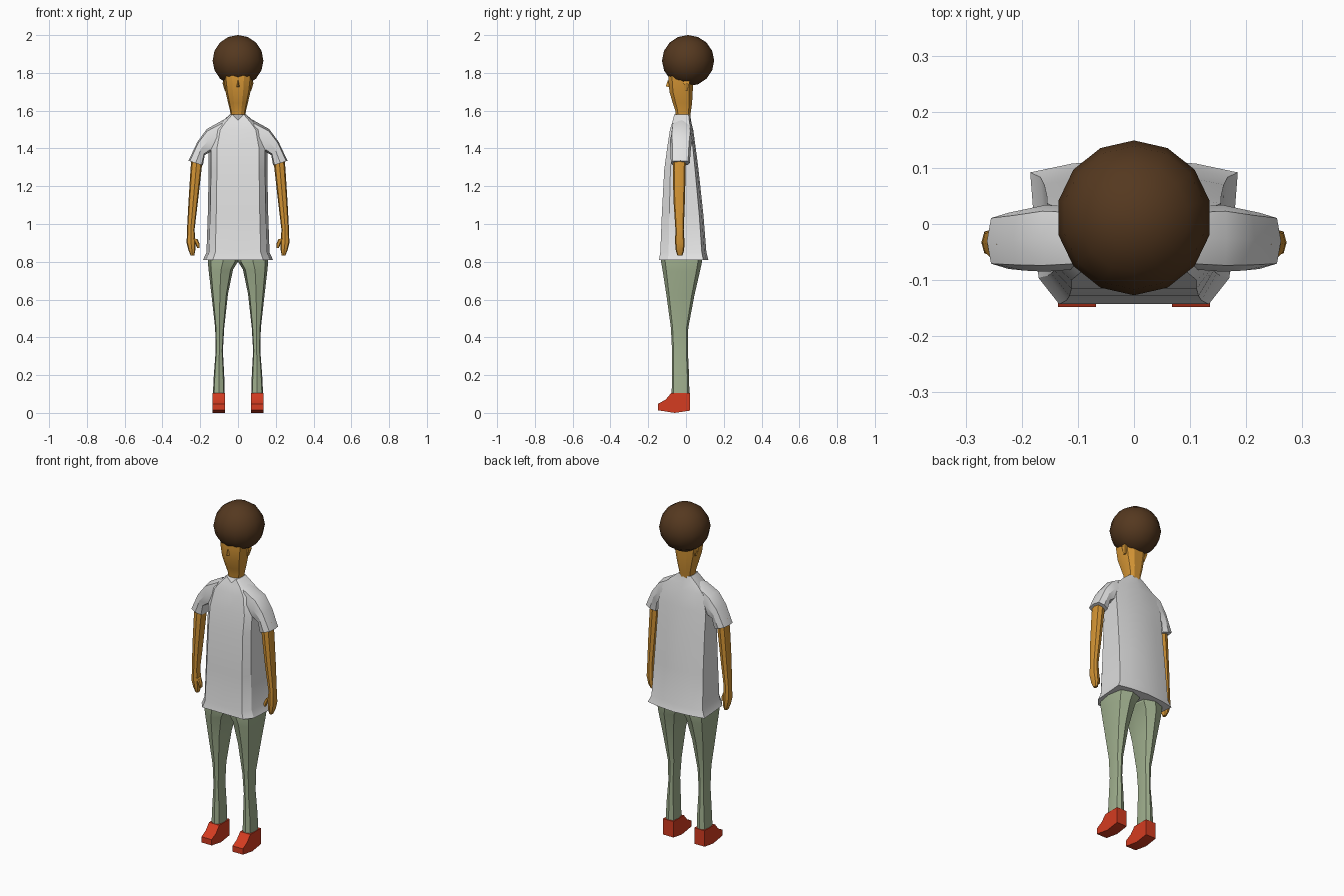
import bpy, bmesh, math
from mathutils import Vector

if "Cube" in bpy.data.objects:
    bpy.data.objects.remove(bpy.data.objects["Cube"])


def material(name, rgb):
    m = bpy.data.materials.new(name)
    m.diffuse_color = (*rgb, 1)
    m.use_nodes = True
    m.node_tree.nodes["Principled BSDF"].inputs["Base Color"].default_value = m.diffuse_color
    return m


HAIR = material("dark brown", (0.09, 0.04, 0.014))
SKIN = material("warm tan", (0.66, 0.30, 0.035))
SHIRT = material("light grey", (0.76, 0.76, 0.76))
TROUSERS = material("sage green", (0.35, 0.43, 0.27))
SHOE = material("red", (0.66, 0.045, 0.015))


def finish(bm, name, mat, angle=30):
    bmesh.ops.recalc_face_normals(bm, faces=bm.faces)
    me = bpy.data.meshes.new(name)
    bm.to_mesh(me)
    bm.free()
    ob = bpy.data.objects.new(name, me)
    bpy.context.collection.objects.link(ob)
    me.materials.append(mat)
    bpy.ops.object.select_all(action='DESELECT')
    ob.select_set(True)
    bpy.context.view_layer.objects.active = ob
    bpy.ops.object.shade_smooth_by_angle(angle=math.radians(angle))
    return ob


def loft(name, rings, mat, angle=30):
    """Skin a list of equal-length point rings and cap both ends."""
    bm = bmesh.new()
    rows = [[bm.verts.new(p) for p in r] for r in rings]
    n = len(rows[0])
    for a, b in zip(rows, rows[1:]):
        for i in range(n):
            j = (i + 1) % n
            bm.faces.new((a[i], a[j], b[j], b[i]))
    bm.faces.new(rows[0])
    bm.faces.new(rows[-1])
    return finish(bm, name, mat, angle)


def ring(xa, za, xb, zb, y0, y1, side=1, n=8, power=0.75):
    """Rounded section spanning two x,z points and a depth range."""
    a, b = Vector((xa * side, 0, za)), Vector((xb * side, 0, zb))
    mid, half = (a + b) / 2, (a - b) / 2
    pts = []
    for i in range(n):
        t = math.tau * i / n
        c, s = (math.copysign(abs(v) ** power, v) if abs(v) > 1e-6 else 0
                for v in (math.cos(t), math.sin(t)))
        pts.append(mid + half * c + Vector((0, (y0 + y1) / 2 + (y1 - y0) / 2 * s, 0)))
    return pts


# Shirt body: angular section, flared hem, slight V at the collar
SECTION = [(0, 0), (.72, 0), (.92, .18), (1, .9), (.6, .96), (0, 1)]
SECTION += [(-x, t) for x, t in SECTION[-2:0:-1]]
body = [(.81, .185, -.143, .118), (.85, .167, -.136, .108), (1.05, .16, -.128, .092),
        (1.29, .155, -.115, .066), (1.40, .155, -.10, .052), (1.50, .13, -.085, .038),
        (1.54, .09, -.072, .028), (1.58, .042, -.062, .022)]
rings = [[(x * w, y0 + t * (y1 - y0), z) for x, t in SECTION] for z, w, y0, y1 in body]
x, y, z = rings[-1][0]
rings[-1][0] = (x, y, z - .03)
loft("shirt_body", rings, SHIRT)

# Neck and face
head = [(1.54, .036, -.055, .02), (1.60, .042, -.058, .028), (1.64, .052, -.072, .034),
        (1.70, .066, -.09, .038), (1.77, .075, -.096, .04), (1.83, .075, -.09, .04)]
loft("head", [ring(w, z, -w, z, a, b, n=10) for z, w, a, b in head], SKIN)

# Nose
loft("nose", [[(-.011, -.085, 1.725), (.011, -.085, 1.725), (0, -.107, 1.728)],
              [(-.004, -.085, 1.76), (.004, -.085, 1.76), (0, -.097, 1.76)]], SKIN)

# Round hair
bm = bmesh.new()
bmesh.ops.create_uvsphere(bm, u_segments=14, v_segments=8, radius=.138)
for v in bm.verts:
    v.co = Vector((v.co.x, v.co.y + .011, v.co.z * .98 + 1.865))
finish(bm, "hair", HAIR, 60)

arm = [(.245, 1.37, .185, 1.36, -.07, 0), (.252, 1.28, .194, 1.28, -.07, -.002),
       (.262, 1.12, .212, 1.12, -.066, -.006), (.27, .97, .23, .97, -.056, -.012),
       (.272, .90, .226, .91, -.058, -.008), (.262, .86, .226, .86, -.054, -.01),
       (.25, .832, .232, .832, -.045, -.02)]
sleeve = [(.08, 1.55, .11, 1.38, -.08, .03), (.165, 1.503, .15, 1.38, -.085, .034),
          (.215, 1.435, .176, 1.365, -.083, .026), (.262, 1.335, .186, 1.31, -.08, .02)]
leg = [(.155, .86, .0, .86, -.13, .085), (.16, .80, .0, .80, -.132, .085),
       (.155, .75, .026, .76, -.124, .075), (.14, .62, .053, .63, -.104, .045),
       (.121, .45, .073, .45, -.08, .012), (.118, .33, .08, .33, -.074, .01),
       (.128, .20, .073, .20, -.074, .016), (.133, .10, .07, .10, -.076, .018)]
shoe = [(.02, .106), (-.078, .106), (-.108, .07), (-.148, .048), (-.148, .014),
        (-.06, .0), (.02, .012)]

for label, s in (("right", 1), ("left", -1)):
    loft(label + "_arm", [ring(*r, side=s) for r in arm], SKIN)
    loft(label + "_thumb", [ring(.24, .925, .214, .92, -.056, -.028, s, 6),
                            ring(.225, .895, .203, .895, -.058, -.034, s, 6),
                            ring(.216, .872, .203, .872, -.054, -.038, s, 6)], SKIN)
    loft(label + "_sleeve", [ring(*r, side=s, power=.6) for r in sleeve], SHIRT)
    loft(label + "_trouser_leg", [ring(*r, side=s, power=.65) for r in leg], TROUSERS)
    loft(label + "_shoe", [[(s * px, y, z) for y, z in shoe] for px in (.068, .135)], SHOE)
    loft(label + "_ear", [ring(.076, 1.765, .06, 1.765, -.012, .018, s, 6),
                          ring(.082, 1.745, .06, 1.745, -.014, .02, s, 6),
                          ring(.07, 1.705, .058, 1.705, -.008, .008, s, 6)], SKIN)
